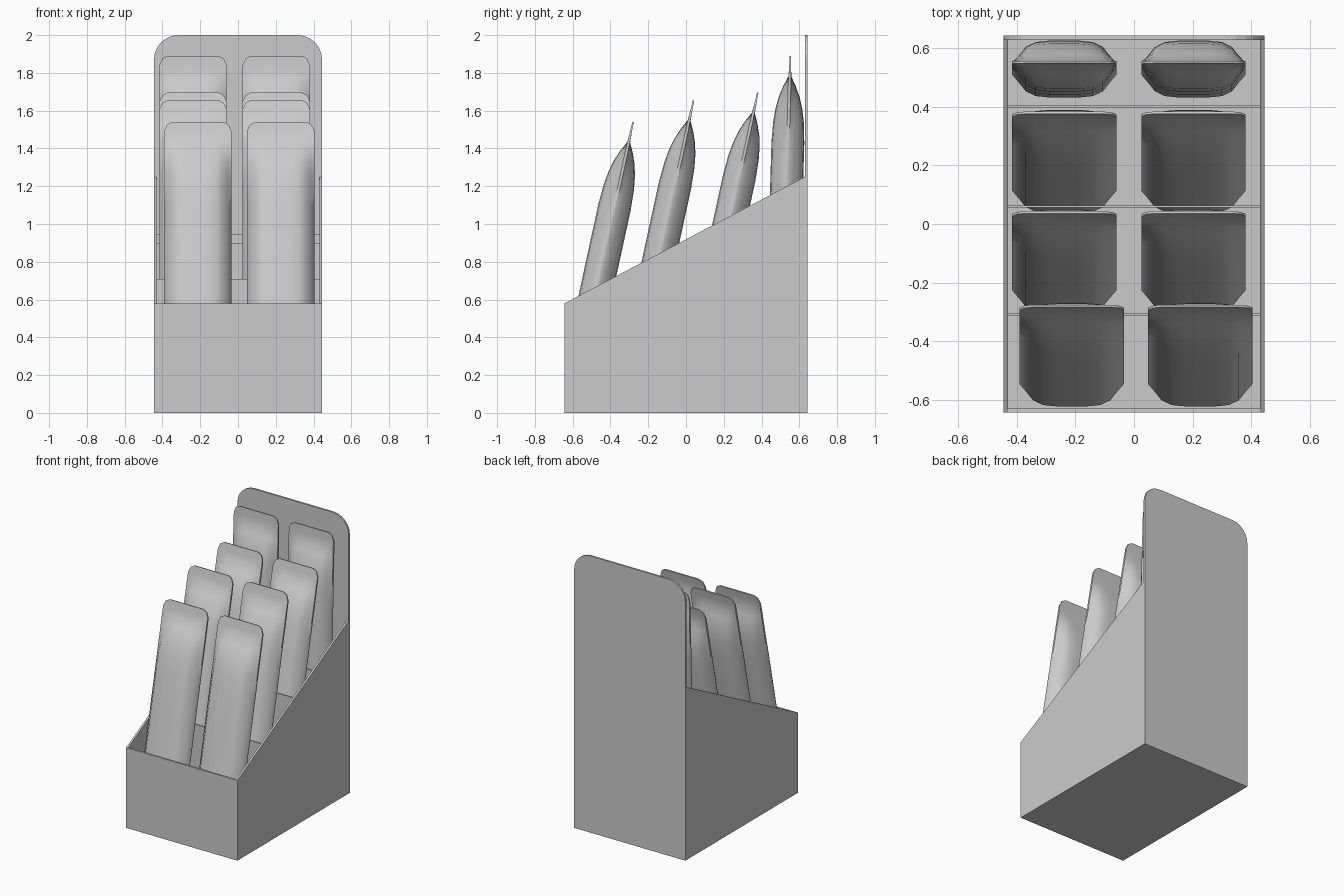
import bpy, bmesh, math
from mathutils import Matrix

cube = bpy.data.objects.get("Cube")
if cube:
    bpy.data.objects.remove(cube, do_unlink=True)

grey = bpy.data.materials.new("plain grey")
grey.use_nodes = True
GREY = (0.6, 0.6, 0.6, 1)
grey.diffuse_color = GREY
grey.node_tree.nodes["Principled BSDF"].inputs["Base Color"].default_value = GREY

HALF_X, HALF_Y, WALL = 0.445, 0.643, 0.014
FRONT_Z, BACK_Z, TOP_Z = 0.58, 1.25, 2.0


def finish(name, bm, smooth=False):
    bmesh.ops.recalc_face_normals(bm, faces=bm.faces)
    mesh = bpy.data.meshes.new(name)
    bm.to_mesh(mesh)
    bm.free()
    mesh.materials.append(grey)
    obj = bpy.data.objects.new(name, mesh)
    bpy.context.collection.objects.link(obj)
    if smooth:
        bpy.ops.object.select_all(action="DESELECT")
        obj.select_set(True)
        bpy.context.view_layer.objects.active = obj
        bpy.ops.object.shade_smooth_by_angle(angle=math.radians(40))
    return obj


def prism(name, outline, offset):
    """Solid made by pushing a flat outline along an offset."""
    bm = bmesh.new()
    face = bm.faces.new([bm.verts.new(p) for p in outline])
    side = bmesh.ops.extrude_face_region(bm, geom=[face])
    verts = [g for g in side["geom"] if isinstance(g, bmesh.types.BMVert)]
    bmesh.ops.translate(bm, vec=offset, verts=verts)
    return finish(name, bm)


def box(name, x0, x1, y0, y1, z0, z1):
    outline = [(x0, y0, z0), (x1, y0, z0), (x1, y1, z0), (x0, y1, z0)]
    return prism(name, outline, (0, 0, z1 - z0))


# Tray: base, low front, sloping sides
INNER_X = HALF_X - WALL
box("tray_base", -INNER_X, INNER_X, -HALF_Y + WALL, HALF_Y - WALL, 0, 0.02)
box("tray_front", -INNER_X, INNER_X, -HALF_Y, -HALF_Y + WALL, 0, FRONT_Z)
for name, x in (("right_side", -HALF_X), ("left_side", INNER_X)):
    outline = [(x, -HALF_Y, 0), (x, HALF_Y - WALL, 0),
               (x, HALF_Y - WALL, BACK_Z), (x, -HALF_Y, FRONT_Z)]
    prism(name, outline, (WALL, 0, 0))

# Tall back panel with rounded upper corners
RADIUS = 0.13
panel = [(-HALF_X, HALF_Y, 0), (HALF_X, HALF_Y, 0)]
for sign, start in ((1, 0), (-1, 90)):
    for i in range(7):
        a = math.radians(start + i * 15)
        panel.append((sign * (HALF_X - RADIUS) + RADIUS * math.cos(a), HALF_Y,
                      TOP_Z - RADIUS + RADIUS * math.sin(a)))
prism("back_panel", panel, (0, -WALL, 0))

# Low dividers between the rows
for i, (y, z) in enumerate(((-0.31, 0.71), (0.06, 0.90), (0.40, 0.945))):
    box(f"divider_{i + 1}", -INNER_X, INNER_X, y - 0.004, y + 0.004, 0.02, z)

# Pouch rings: distance below the top, half width, half thickness
RINGS = [(0, 0.135, 0.004), (0.015, 0.163, 0.004), (0.05, 0.178, 0.005),
         (0.11, 0.178, 0.008), (0.16, 0.178, 0.033), (0.22, 0.178, 0.056),
         (0.28, 0.178, 0.071), (0.35, 0.178, 0.081), (0.46, 0.178, 0.087),
         (0.8, 0.178, 0.087), (1.22, 0.178, 0.085)]
# Quarter section: share of width, share of thickness
QUARTER = [(1, 0), (0.88, 0.38), (0.74, 0.75), (0.55, 0.94), (0.28, 1)]


def pouch(name, x, y, z, lean):
    bm = bmesh.new()
    rings = []
    for down, w, t in RINGS:
        rim = min(t, 0.007)
        front = [(w * u, -max(rim, t * v)) for u, v in QUARTER]
        half = front + [(-u, v) for u, v in reversed(front)]
        loop = half + [(u, -v) for u, v in reversed(half)]
        rings.append([bm.verts.new((u, v, -down)) for u, v in loop])
    count = len(rings[0])
    for a, b in zip(rings, rings[1:]):
        for i in range(count):
            j = (i + 1) % count
            bm.faces.new((a[i], a[j], b[j], b[i]))
    bm.faces.new(rings[0])
    bm.faces.new(rings[-1])
    place = Matrix.Translation((x, y, z)) @ Matrix.Rotation(math.radians(-lean), 4, "X")
    bm.transform(place)
    return finish(name, bm, smooth=True)


# Four rows of two pouches: right x, left x, top y, top z, lean
ROWS = [(-0.213, 0.226, -0.28, 1.54, 12.3), (-0.238, 0.203, 0.04, 1.655, 12.3),
        (-0.238, 0.203, 0.38, 1.695, 12.3), (-0.238, 0.203, 0.553, 1.89, 1.7)]
for i, (right_x, left_x, y, z, lean) in enumerate(ROWS):
    pouch(f"right_pouch_{i + 1}", right_x, y, z, lean)
    pouch(f"left_pouch_{i + 1}", left_x, y, z, lean)
